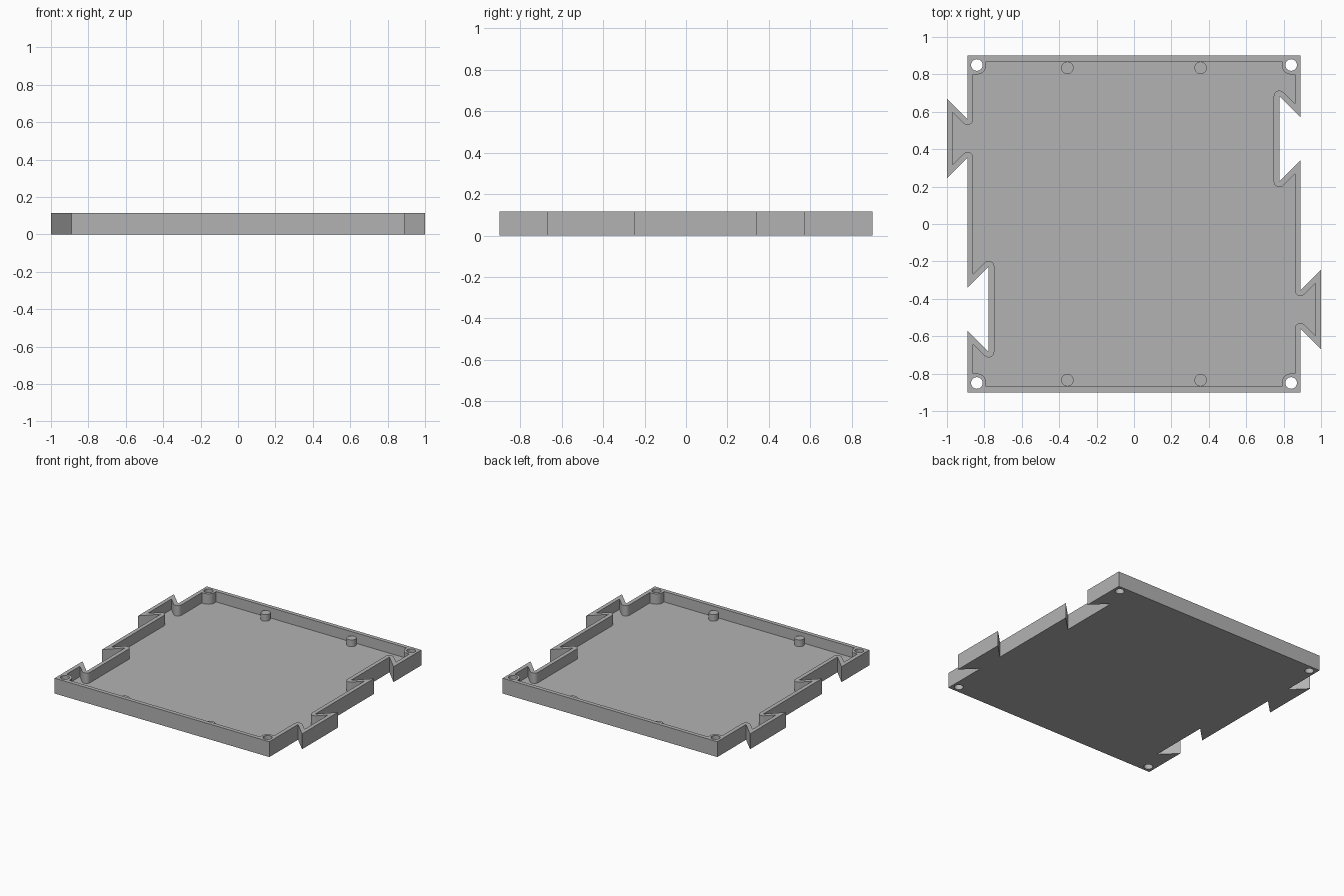
import bpy, bmesh, math
from mathutils import Vector

if "Cube" in bpy.data.objects:
    bpy.data.objects.remove(bpy.data.objects["Cube"])

HEIGHT, FLOOR, WALL = 0.115, 0.037, 0.03
BOSS_R, HOLE_R = 0.05, 0.031
POST_R, POST_TOP = 0.033, 0.087

grey = bpy.data.materials.new("plain grey")
grey.diffuse_color = (0.45, 0.45, 0.45, 1)
grey.use_nodes = True
grey.node_tree.nodes["Principled BSDF"].inputs["Base Color"].default_value = grey.diffuse_color


def finish(name, bm):
    bmesh.ops.recalc_face_normals(bm, faces=bm.faces)
    mesh = bpy.data.meshes.new(name)
    bm.to_mesh(mesh)
    bm.free()
    mesh.materials.append(grey)
    ob = bpy.data.objects.new(name, mesh)
    bpy.context.collection.objects.link(ob)
    bpy.context.view_layer.objects.active = ob
    ob.select_set(True)
    bpy.ops.object.shade_smooth_by_angle(angle=math.radians(30))
    ob.select_set(False)


def circle(cx, cy, r, n=32):
    return [Vector((cx + r * math.cos(k * math.tau / n),
                    cy + r * math.sin(k * math.tau / n))) for k in range(n)]


def inner_outline(pts):
    """Inset outline: mitred points, rounded reflex corners, bosses at square corners."""
    out = []
    for i, p in enumerate(pts):
        d1 = (p - pts[i - 1]).normalized()
        d2 = (pts[(i + 1) % len(pts)] - p).normalized()
        n1, n2 = Vector((-d1.y, d1.x)), Vector((-d2.y, d2.x))
        turn = math.atan2(d1.x * d2.y - d1.y * d2.x, d1.dot(d2))
        if abs(d1.dot(d2)) < 1e-4:                      # screw boss corner
            c = p + (d2 - d1) * BOSS_R
            side = BOSS_R - WALL
            out.append(c - d1 * BOSS_R - d2 * side)
            for k in range(11):
                t = k * math.pi / 20
                out.append(c + BOSS_R * (d2 * math.sin(t) - d1 * math.cos(t)))
            out.append(c + d2 * BOSS_R + d1 * side)
        elif turn < 0:                                  # reflex corner
            a = math.atan2(n1.y, n1.x)
            for k in range(13):
                t = a + turn * k / 12
                out.append(p + WALL * Vector((math.cos(t), math.sin(t))))
        else:                                           # pointed corner
            out.append(p + (n1 + n2) * WALL / (1 + n1.dot(n2)))
    return out


# Dovetail outline: right half, then the same turned half a revolution
half = [Vector(p) for p in (
    (0.89, -0.9), (0.89, -0.56), (1, -0.67), (1, -0.245), (0.89, -0.355),
    (0.89, 0.34), (0.777, 0.227), (0.777, 0.683), (0.89, 0.57), (0.89, 0.9))]
outer = half + [-p for p in half]
inner = inner_outline(outer)
holes = [circle(sx * 0.84, sy * 0.85, HOLE_R) for sx in (-1, 1) for sy in (-1, 1)]

# Tray: walls between loops, filled caps for underside, rim and floor
bm = bmesh.new()


def ring(pts, z):
    vs = [bm.verts.new((p.x, p.y, z)) for p in pts]
    return vs, [bm.edges.new((v, vs[(i + 1) % len(vs)])) for i, v in enumerate(vs)]


def wall(pts, z0, z1):
    (a, ea), (b, eb) = ring(pts, z0), ring(pts, z1)
    for i in range(len(a)):
        j = (i + 1) % len(a)
        bm.faces.new((a[i], a[j], b[j], b[i]))
    return ea, eb


def cap(edges, up):
    bmesh.ops.triangle_fill(bm, use_beauty=True, edges=edges, normal=(0, 0, up))


bottom, rim = wall(outer, 0, HEIGHT)
floor, lip = wall(inner, FLOOR, HEIGHT)
rim = rim + lip
for h in holes:
    low, high = wall(h, 0, HEIGHT)
    bottom, rim = bottom + low, rim + high
cap(bottom, -1)
cap(rim, 1)
cap(floor, 1)
finish("tray", bm)

# Four small support posts along the front and back walls
for sx, side in ((-1, "left"), (1, "right")):
    for sy, end in ((-1, "front"), (1, "back")):
        bm = bmesh.new()
        bmesh.ops.create_cone(bm, cap_ends=True, segments=32, radius1=POST_R,
                              radius2=POST_R, depth=POST_TOP - FLOOR + 0.01)
        bmesh.ops.translate(bm, verts=bm.verts, vec=(
            sx * 0.356, sy * 0.835, (POST_TOP + FLOOR - 0.01) / 2))
        finish(f"{end}_{side}_post", bm)
